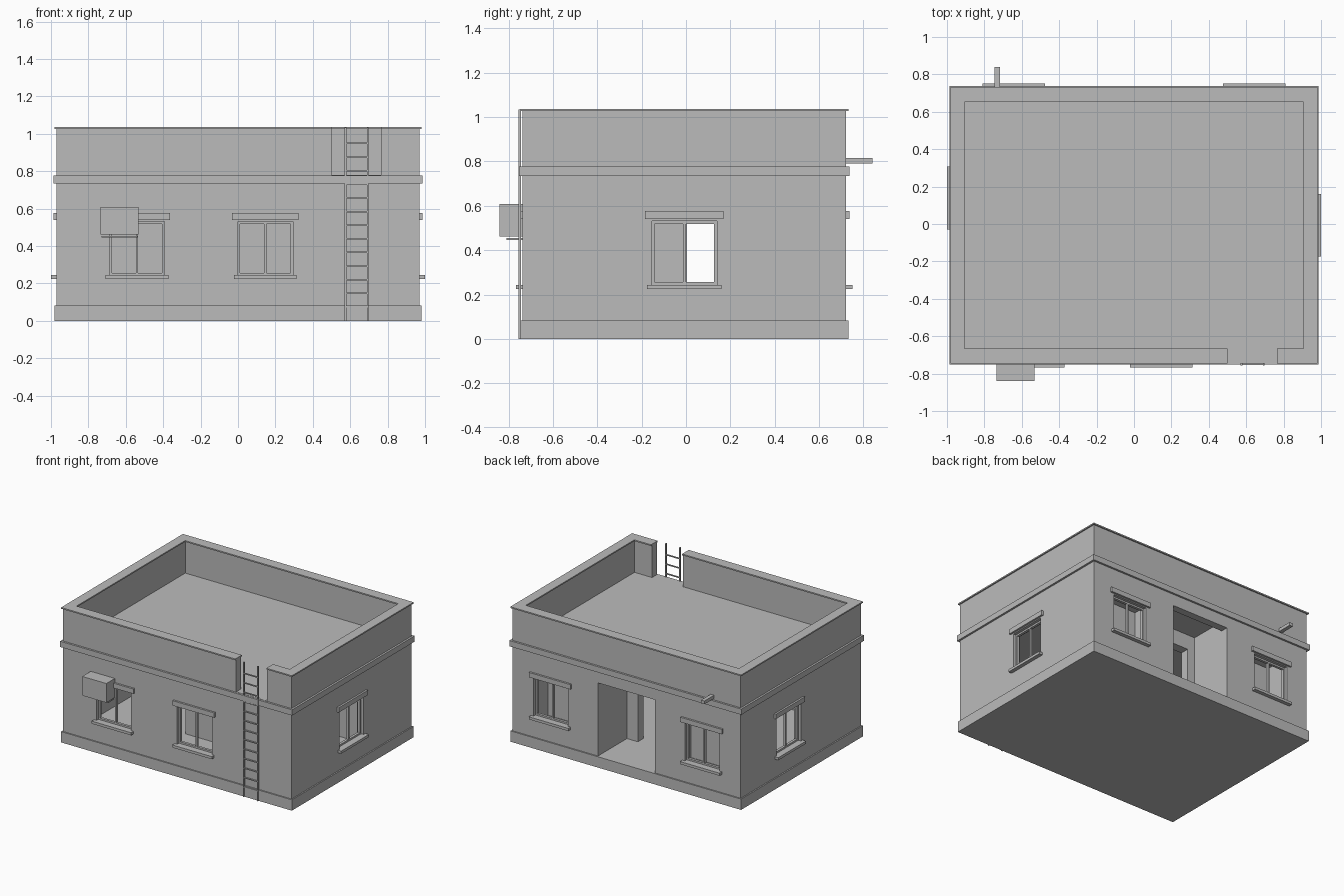
import bpy, bmesh
from mathutils import Matrix, Vector

if "Cube" in bpy.data.objects:
    bpy.data.objects.remove(bpy.data.objects["Cube"])

GREY = bpy.data.materials.new("plaster_grey")
GREY.diffuse_color = (0.5, 0.5, 0.5, 1)
GREY.use_nodes = True
GREY.node_tree.nodes["Principled BSDF"].inputs["Base Color"].default_value = GREY.diffuse_color

CY = -0.0075            # building centre in y
HX, HY = 0.971, 0.7295  # half size of the outer walls
T = 0.0575              # wall thickness
FLOOR, CEIL, ROOF, TOP = 0.083, 0.72, 0.78, 1.027
FRONT, BACK = CY - HY, CY + HY


def boxes(name, items, matrix=None):
    """One object from (x0, x1, y0, y1, z0, z1) boxes."""
    bm = bmesh.new()
    for x0, x1, y0, y1, z0, z1 in items:
        m = Matrix.Translation(((x0 + x1) / 2, (y0 + y1) / 2, (z0 + z1) / 2)) \
            @ Matrix.Diagonal((x1 - x0, y1 - y0, z1 - z0, 1))
        bmesh.ops.create_cube(bm, size=1, matrix=m)
    if matrix:
        bm.transform(matrix)
    me = bpy.data.meshes.new(name)
    bm.to_mesh(me)
    bm.free()
    me.materials.append(GREY)
    ob = bpy.data.objects.new(name, me)
    bpy.context.collection.objects.link(ob)
    return ob


def centred(hx, hy, z0, z1):
    return (-hx, hx, CY - hy, CY + hy, z0, z1)


def cut(ob, cutters):
    """Subtract each cutter from ob and bake the result."""
    mods = []
    for c in cutters:
        m = ob.modifiers.new("cut", 'BOOLEAN')
        m.operation, m.solver, m.object = 'DIFFERENCE', 'EXACT', c
        c.hide_render = True
        mods.append(c)
    bpy.context.view_layer.update()
    dg = bpy.context.evaluated_depsgraph_get()
    me = bpy.data.meshes.new_from_object(ob.evaluated_get(dg))
    ob.modifiers.clear()
    ob.data = me
    for c in mods:
        bpy.data.objects.remove(c)


# Windows: local x along the wall, local -y outwards, origin on the wall face
def place(x, y, turn):
    return Matrix.Translation((x, y, 0)) @ Matrix.Rotation(turn * 1.5707963, 4, 'Z')


WINDOWS = {
    "front_left": place(-0.54, FRONT, 0),
    "front_right": place(0.146, FRONT, 0),
    "right_side": place(HX, -0.007, 1),
    "back_right": place(0.643, BACK, 2),
    "back_left": place(-0.643, BACK, 2),
    "left_side": place(-HX, 0.139, 3),
}
WH, WZ0, WZ1 = 0.147, 0.244, 0.532   # half width, bottom and top of opening

# Body: solid block with rooms, porch, doorway, roof well and openings cut out
PORCH_X, PORCH_Y = 0.243, 0.37
hall_back = PORCH_Y - 0.07
ix = HX - T
z0 = 0.06
cutters = [
    (-ix, ix, FRONT + T, hall_back, z0, CEIL),                       # hall
    (-PORCH_X, PORCH_X, PORCH_Y, BACK - T, z0, CEIL),                # porch
    (-PORCH_X, PORCH_X, BACK - 0.1, BACK + 0.1, z0, 0.645),          # porch mouth
    (-0.18, 0.15, hall_back - 0.05, PORCH_Y + 0.05, z0, 0.605),      # doorway
    (PORCH_X + T, ix, PORCH_Y, BACK - T, z0, CEIL),                  # side rooms
    (-ix, -PORCH_X - T, PORCH_Y, BACK - T, z0, CEIL),
    centred(ix, HY - T, ROOF, 1.2),                                  # roof well
    (0.50, 0.764, FRONT - 0.1, FRONT + T + 0.05, ROOF, 1.2),         # ladder gap
]
cut_obs = [boxes("cutter", [c]) for c in cutters]
cut_obs += [boxes("cutter", [(-WH, WH, -0.05, T + 0.02, WZ0, WZ1)], m)
            for m in WINDOWS.values()]
walls = boxes("walls", [centred(HX, HY, 0.04, TOP)])
cut(walls, cut_obs)

# Inner screen wall facing the doorway
boxes("screen_wall", [(-0.25, 0.35, -0.28, -0.25, FLOOR, CEIL)])

# Plinth (also the floor) and string course at roof level
boxes("plinth", [centred(HX + 0.01, HY + 0.01, 0, FLOOR)])
boxes("string_course", [centred(HX + 0.015, HY + 0.015, 0.734, 0.778)])

# Parapet coping with the ladder gap
coping = boxes("parapet_coping", [centred(HX + 0.01, HY + 0.01, TOP, 1.037)])
cut(coping, [boxes("cutter", [centred(0.906, 0.659, 0.9, 1.2)]),
             boxes("cutter", [(0.50, 0.764, FRONT - 0.1, FRONT + 0.12, 0.9, 1.2)])])

# Window frames, lintels and sills
B = 0.013
for key, m in WINDOWS.items():
    d0, d1 = 0.022, 0.042
    boxes(key + "_window_frame", [
        (-WH, -WH + B, d0, d1, WZ0, WZ1), (WH - B, WH, d0, d1, WZ0, WZ1),
        (-WH + B, WH - B, d0, d1, WZ0, WZ0 + B), (-WH + B, WH - B, d0, d1, WZ1 - B, WZ1),
        (-B / 2, B / 2, d0, d1, WZ0 + B, WZ1 - B)], m)
    boxes(key + "_lintel", [(-0.177, 0.177, -0.0148, 0.01, 0.54, 0.577)], m)
    boxes(key + "_sill", [(-0.168, 0.168, -0.029, 0.02, 0.224, 0.244)], m)

# Ladder on the front wall
rails = [(0.570, 0.579, -0.756, -0.743, 0, 1.035), (0.690, 0.699, -0.756, -0.743, 0, 1.035)]
boxes("ladder_rails", rails)
boxes("ladder_rungs", [(0.578, 0.691, -0.753, -0.745, z - 0.004, z + 0.004)
                       for z in (0.075 + 0.0728 * k for k in range(13))])

# Air conditioner with its shelf, and the roof drain spout
boxes("air_conditioner", [(-0.736, -0.531, -0.84, FRONT, 0.461, 0.608)])
boxes("air_conditioner_shelf", [(-0.73, -0.537, -0.81, FRONT, 0.446, 0.455)])
boxes("drain_spout", [(-0.745, -0.716, BACK - 0.02, 0.84, 0.79, 0.815)])
